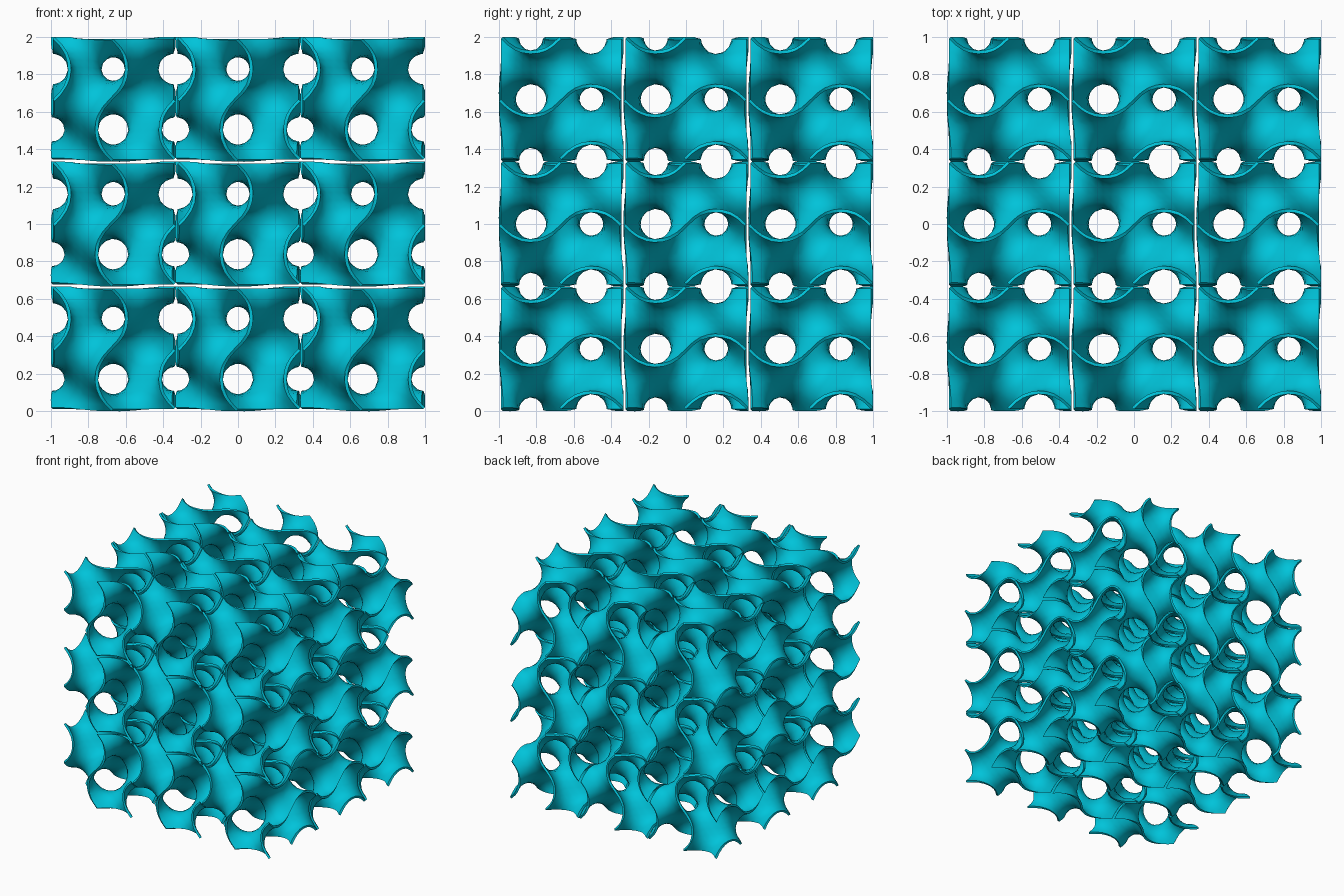
import bpy, bmesh
from math import sin, cos, pi, sqrt, floor
from mathutils import Vector
from itertools import product

if "Cube" in bpy.data.objects:
    bpy.data.objects.remove(bpy.data.objects["Cube"])

T = 0.018                 # sheet thickness
B = T / sqrt(3)           # how far the thickened rim bulges past the cell
PITCH = 2 / 3             # cell spacing
L = PITCH - 2 * B         # size of one periodic cell
N = 16                    # sampling steps per cell
K = 2 * pi / L
H = L / N


def field(p):
    x, y, z = p * K
    return sin(x) * cos(y) + sin(y) * cos(z) + sin(z) * cos(x)


def gradient(p):
    x, y, z = p * K
    return Vector((cos(x) * cos(y) - sin(z) * sin(x),
                   cos(y) * cos(z) - sin(x) * sin(y),
                   cos(z) * cos(x) - sin(y) * sin(z))) * K


def project(p, fixed=()):
    for _ in range(4):
        g = gradient(p)
        for a in fixed:
            g[a] = 0
        if g.length < 1:
            break
        step = g * (field(p) / g.length_squared)
        p = p - step
    return p


# gyroid sheet: one quad for every grid edge that crosses the surface
def grid_point(i):
    return Vector([(c + 0.37) * H for c in i])


R = range(-3, N + 3)
val = {i: field(grid_point(i)) for i in product(R, R, R)}
bm = bmesh.new()
verts = {}


def cell_vert(c):
    if c not in verts:
        pts = []
        corners = [tuple(c[k] + d[k] for k in range(3)) for d in product((0, 1), repeat=3)]
        for a in corners:
            for k in range(3):
                b = tuple(a[j] + (j == k) for j in range(3))
                if b in corners and (val[a] > 0) != (val[b] > 0):
                    pts.append(grid_point(a).lerp(grid_point(b), val[a] / (val[a] - val[b])))
        verts[c] = bm.verts.new(project(sum(pts, Vector()) / len(pts)))
    return verts[c]


inner = range(-2, N + 2)
for i in product(inner, inner, inner):
    for k in range(3):
        j = tuple(i[m] + (m == k) for m in range(3))
        if (val[i] > 0) == (val[j] > 0):
            continue
        u, v = (k + 1) % 3, (k + 2) % 3
        loop = []
        for du, dv in ((0, 0), (1, 0), (1, 1), (0, 1)):
            c = list(i)
            c[u] -= du
            c[v] -= dv
            loop.append(cell_vert(tuple(c)))
        if val[j] < val[i]:
            loop.reverse()
        bm.faces.new(loop)

# trim to the cell cube and seat the cut edges on the exact curve
for k in range(3):
    for pos, sgn in ((0, -1), (L, 1)):
        co, no = Vector(), Vector()
        co[k], no[k] = pos, sgn
        bmesh.ops.bisect_plane(bm, geom=bm.verts[:] + bm.edges[:] + bm.faces[:],
                               dist=1e-5, plane_co=co, plane_no=no, clear_outer=True)
for v in bm.verts:
    fixed = [k for k in range(3) if min(abs(v.co[k]), abs(v.co[k] - L)) < 1e-4]
    if len(fixed) == 1:
        v.co = project(v.co, fixed)
bmesh.ops.remove_doubles(bm, verts=bm.verts[:], dist=1e-4)

mesh = bpy.data.meshes.new("gyroid_lattice")
bm.to_mesh(mesh)
bm.free()
lattice = bpy.data.objects.new("gyroid_lattice", mesh)
bpy.context.collection.objects.link(lattice)
lattice.location = (-1 + B, -1 + B, B)

# thicken to one side, then repeat 3 x 3 x 3
shell = lattice.modifiers.new("thickness", 'SOLIDIFY')
shell.thickness = T
shell.offset = 1
for k in range(3):
    arr = lattice.modifiers.new("repeat", 'ARRAY')
    arr.count = 3
    arr.use_relative_offset = False
    arr.use_constant_offset = True
    arr.constant_offset_displace = [PITCH * (m == k) for m in range(3)]

mat = bpy.data.materials.new("cyan")
mat.diffuse_color = (0.0, 0.55, 0.7, 1)
mat.use_nodes = True
mat.node_tree.nodes["Principled BSDF"].inputs["Base Color"].default_value = mat.diffuse_color
mesh.materials.append(mat)

bpy.context.view_layer.objects.active = lattice
lattice.select_set(True)
bpy.ops.object.convert(target='MESH')
bpy.ops.object.shade_smooth_by_angle(angle=0.7)
